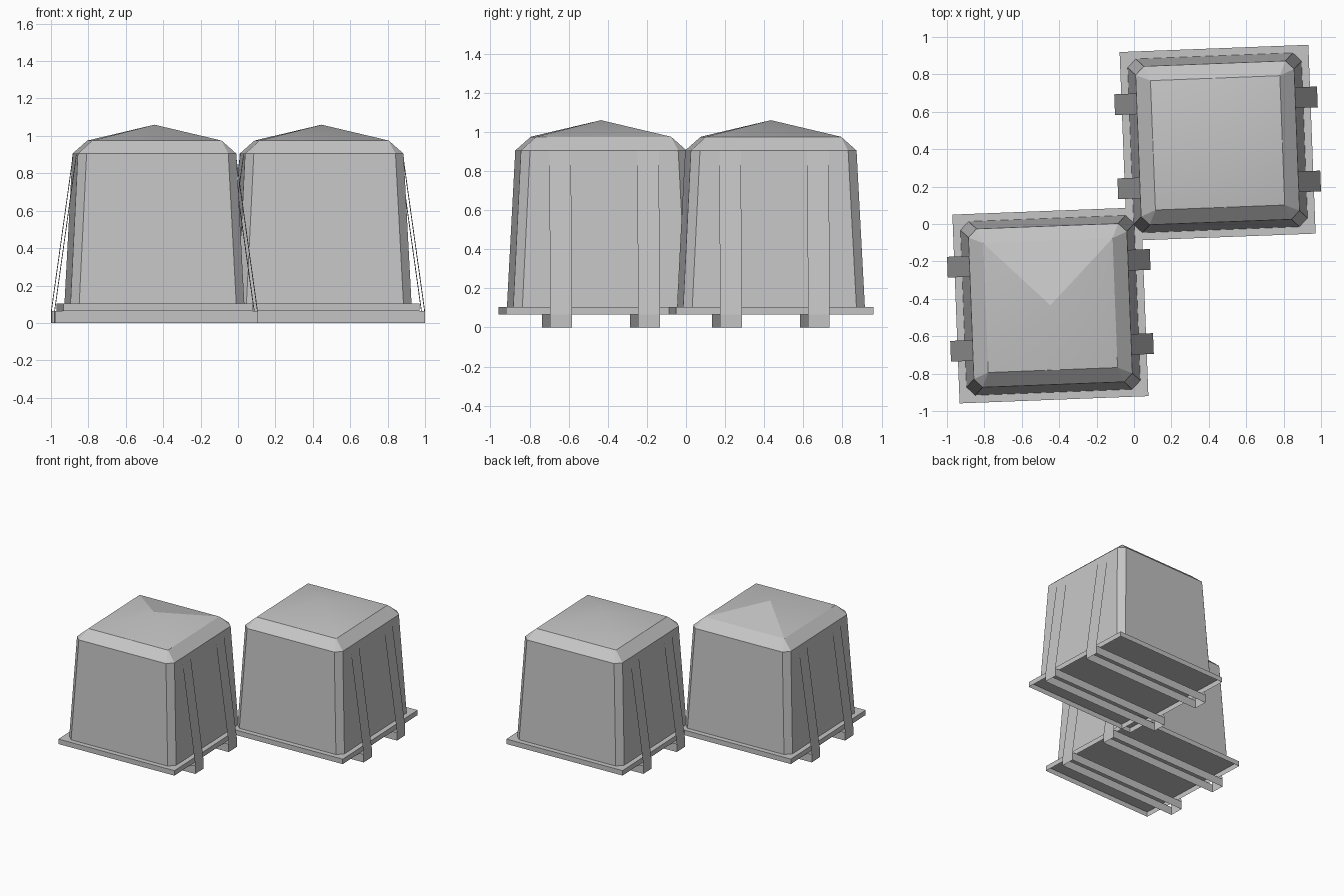
import bpy
import bmesh
import math
from mathutils import Matrix

default = bpy.data.objects.get("Cube")
if default:
    bpy.data.objects.remove(default, do_unlink=True)

grey = bpy.data.materials.new("plain_grey")
grey.use_nodes = True
grey.diffuse_color = (0.56, 0.56, 0.56, 1)
grey.node_tree.nodes["Principled BSDF"].inputs["Base Color"].default_value = (0.56, 0.56, 0.56, 1)

TURN = math.radians(2.2)
BASE_HALF, RIM_HALF, LID_HALF, CUT = 0.465, 0.424, 0.346, 0.045
PLATE_Z, FLOOR_Z, RIM_Z, LID_Z, PEAK_Z = 0.065, 0.105, 0.905, 0.975, 1.06
RUNNER_HALF, STRAP_Y, STRAP_W = 0.5425, 0.225, 0.111


def finish(bm, name, place):
    mesh = bpy.data.meshes.new(name)
    bm.to_mesh(mesh)
    bm.free()
    mesh.materials.append(grey)
    obj = bpy.data.objects.new(name, mesh)
    obj.matrix_world = place
    bpy.context.collection.objects.link(obj)


def open_box(name, place, size, centre, keep_top):
    # hollow underneath, optionally hollow above too
    bm = bmesh.new()
    bmesh.ops.create_cube(bm, size=1, matrix=Matrix.Translation(centre) @ Matrix.Diagonal((*size, 1)))
    bm.normal_update()
    removed = [f for f in bm.faces if f.normal.z < -0.5 or (f.normal.z > 0.5 and not keep_top)]
    bmesh.ops.delete(bm, geom=removed, context='FACES')
    finish(bm, name, place)


def cut_square(bm, half, z):
    # square ring with clipped corners, two points per corner, counter-clockwise
    ring = []
    for i in range(4):
        spin = Matrix.Rotation(i * math.pi / 2, 3, 'Z')
        for x, y in ((half, half - CUT), (half - CUT, half)):
            ring.append(bm.verts.new(spin @ Matrix.Translation((x, y, z)).translation))
    return ring


def crate_body(name, place, flat_back):
    bm = bmesh.new()
    base = cut_square(bm, BASE_HALF, FLOOR_Z)
    rim = cut_square(bm, RIM_HALF, RIM_Z)
    lid = [bm.verts.new((sx * LID_HALF, sy * LID_HALF, LID_Z))
           for sx, sy in ((1, 1), (-1, 1), (-1, -1), (1, -1))]
    peak = bm.verts.new((0, 0, PEAK_Z))
    # tapered walls with narrow corner faces
    for i in range(8):
        j = (i + 1) % 8
        bm.faces.new((base[i], base[j], rim[j], rim[i]))
    # sloping lid border and the shallow softly shaded peak
    for i in range(4):
        j = (i + 1) % 4
        bm.faces.new((rim[2 * i], rim[2 * i + 1], lid[i]))
        bm.faces.new((rim[2 * i + 1], rim[2 * j], lid[j], lid[i]))
        top = bm.faces.new((lid[i], lid[j], peak))
        top.smooth = not (flat_back and i == 0)
    finish(bm, name, place)


def strap(name, place, side, y):
    # thin sheet leaning from the runner end to the lid rim
    bm = bmesh.new()
    foot, head = side * RUNNER_HALF, side * (RIM_HALF + 0.001)
    lo, hi = y - side * STRAP_W / 2, y + side * STRAP_W / 2
    bm.faces.new([bm.verts.new(p) for p in (
        (foot, lo, PLATE_Z), (foot, hi, PLATE_Z), (head, hi, RIM_Z), (head, lo, RIM_Z))])
    finish(bm, name, place)


def crate(label, x, y, flat_back):
    place = Matrix.Translation((x, y, 0)) @ Matrix.Rotation(TURN, 4, 'Z')
    crate_body(label + "_crate_body", place, flat_back)
    open_box(label + "_base_plate", place, (1.01, 1.01, FLOOR_Z - PLATE_Z),
             (0, 0, (FLOOR_Z + PLATE_Z) / 2), True)
    for row, sy in (("front", -1), ("back", 1)):
        open_box(f"{label}_{row}_runner", place, (2 * RUNNER_HALF, STRAP_W, PLATE_Z),
                 (0, sy * STRAP_Y, PLATE_Z / 2), False)
        for hand, sx in (("left", 1), ("right", -1)):
            strap(f"{label}_{row}_{hand}_strap", place, sx, sy * STRAP_Y)


crate("front", -0.447, -0.435, True)
crate("back", 0.447, 0.434, False)
